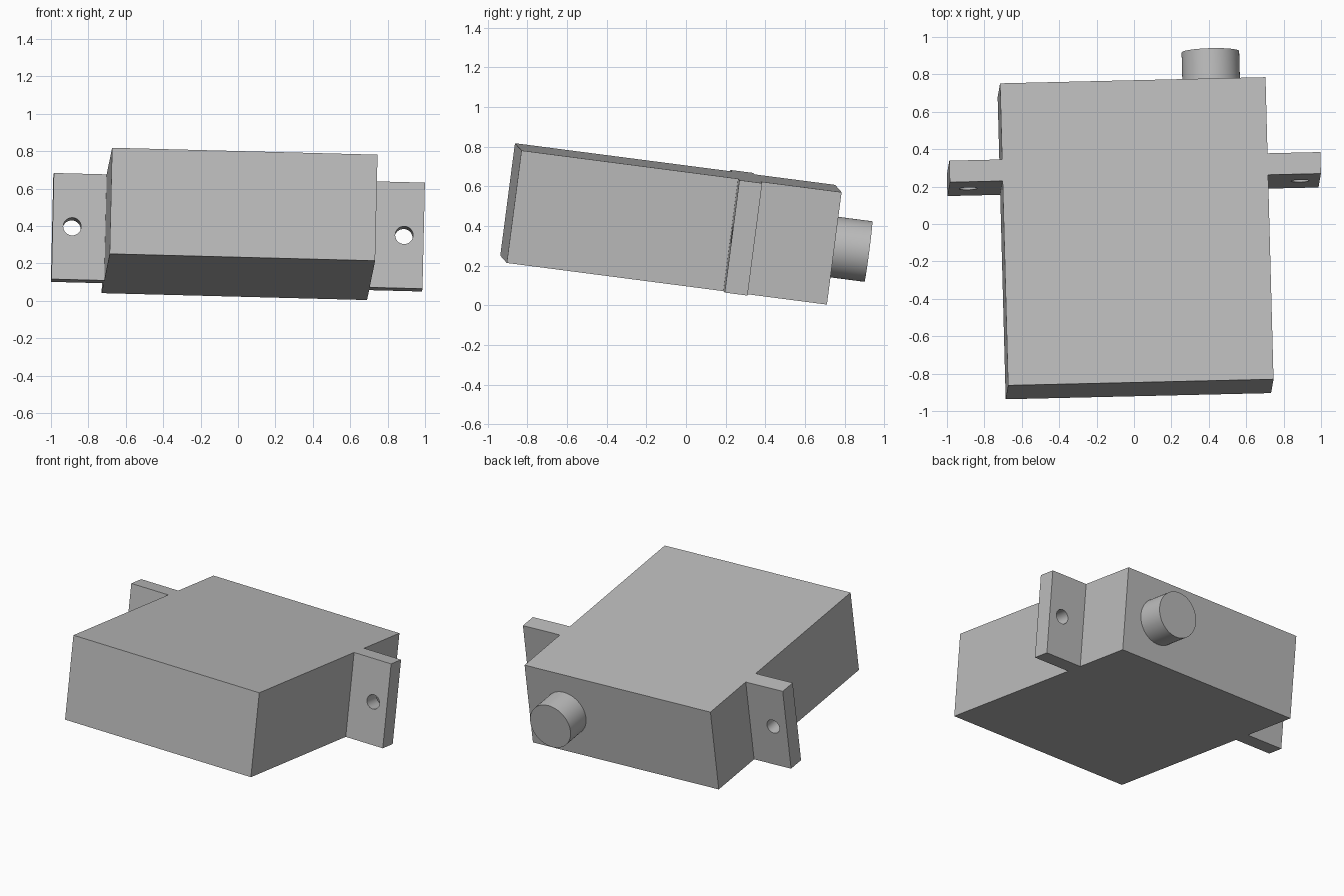
import bpy, bmesh
from math import radians
from mathutils import Matrix, Vector

if "Cube" in bpy.data.objects:
    bpy.data.objects.remove(bpy.data.objects["Cube"])

# Sizes in the housing's own frame: x width, y length, z height
BODY_X, BODY_Y, BODY_Z = 0.71, 0.8145, 0.286
TAB_X, TAB_FRONT, TAB_BACK = 0.9925, 0.288, 0.404
HOLE_X, HOLE_R = 0.888, 0.048
SHAFT_X, SHAFT_END, SHAFT_R = 0.4265, 0.995, 0.154

# Slight tilt of the whole model
u = Vector((0.9994, 0.0232, -0.026)).normalized()
v = Vector((-0.0258, 0.9914, -0.129))
v = (v - u * v.dot(u)).normalized()
pose = Matrix((u, v, u.cross(v))).transposed().to_4x4()
pose.translation = (0.0085, -0.076, 0.411)

grey = bpy.data.materials.new("plain grey")
grey.use_nodes = True
colour = (0.5, 0.5, 0.5, 1)
grey.diffuse_color = colour
grey.node_tree.nodes["Principled BSDF"].inputs["Base Color"].default_value = colour


def add_object(name, bm):
    bmesh.ops.recalc_face_normals(bm, faces=bm.faces)
    mesh = bpy.data.meshes.new(name)
    bm.to_mesh(mesh)
    bm.free()
    mesh.materials.append(grey)
    obj = bpy.data.objects.new(name, mesh)
    bpy.context.collection.objects.link(obj)
    obj.matrix_world = pose
    return obj


def activate(obj):
    bpy.ops.object.select_all(action="DESELECT")
    obj.select_set(True)
    bpy.context.view_layer.objects.active = obj


def rod(name, x, radius, y0, y1, sides=64):
    bm = bmesh.new()
    place = Matrix.Translation((x, (y0 + y1) / 2, 0)) @ Matrix.Rotation(radians(90), 4, "X")
    bmesh.ops.create_cone(bm, cap_ends=True, segments=sides, radius1=radius,
                          radius2=radius, depth=y1 - y0, matrix=place)
    return add_object(name, bm)


# Housing with mounting tabs: one plan outline, mirrored and extruded
half = [(BODY_X, -BODY_Y), (BODY_X, TAB_FRONT), (TAB_X, TAB_FRONT),
        (TAB_X, TAB_BACK), (BODY_X, TAB_BACK), (BODY_X, BODY_Y)]
outline = half + [(-x, y) for x, y in reversed(half)]
bm = bmesh.new()
base = bm.faces.new([bm.verts.new((x, y, -BODY_Z)) for x, y in outline])
top = bmesh.ops.extrude_face_region(bm, geom=[base])["geom"]
bmesh.ops.translate(bm, vec=(0, 0, 2 * BODY_Z),
                    verts=[g for g in top if isinstance(g, bmesh.types.BMVert)])
housing = add_object("housing", bm)

# Screw holes through the tabs
for side, x in (("left", HOLE_X), ("right", -HOLE_X)):
    cutter = rod(side + "_hole_cutter", x, HOLE_R, TAB_FRONT - 0.1, TAB_BACK + 0.1, 40)
    cutter.hide_render = True
    cut = housing.modifiers.new(side + " hole", "BOOLEAN")
    cut.operation = "DIFFERENCE"
    cut.solver = "EXACT"
    cut.object = cutter
    activate(housing)
    bpy.ops.object.modifier_apply(modifier=cut.name)
    bpy.data.objects.remove(cutter)
activate(housing)
bpy.ops.object.shade_smooth_by_angle(angle=radians(30))

# Output shaft on the back
shaft = rod("output_shaft", SHAFT_X, SHAFT_R, BODY_Y - 0.02, SHAFT_END)
activate(shaft)
bpy.ops.object.shade_smooth_by_angle(angle=radians(30))
